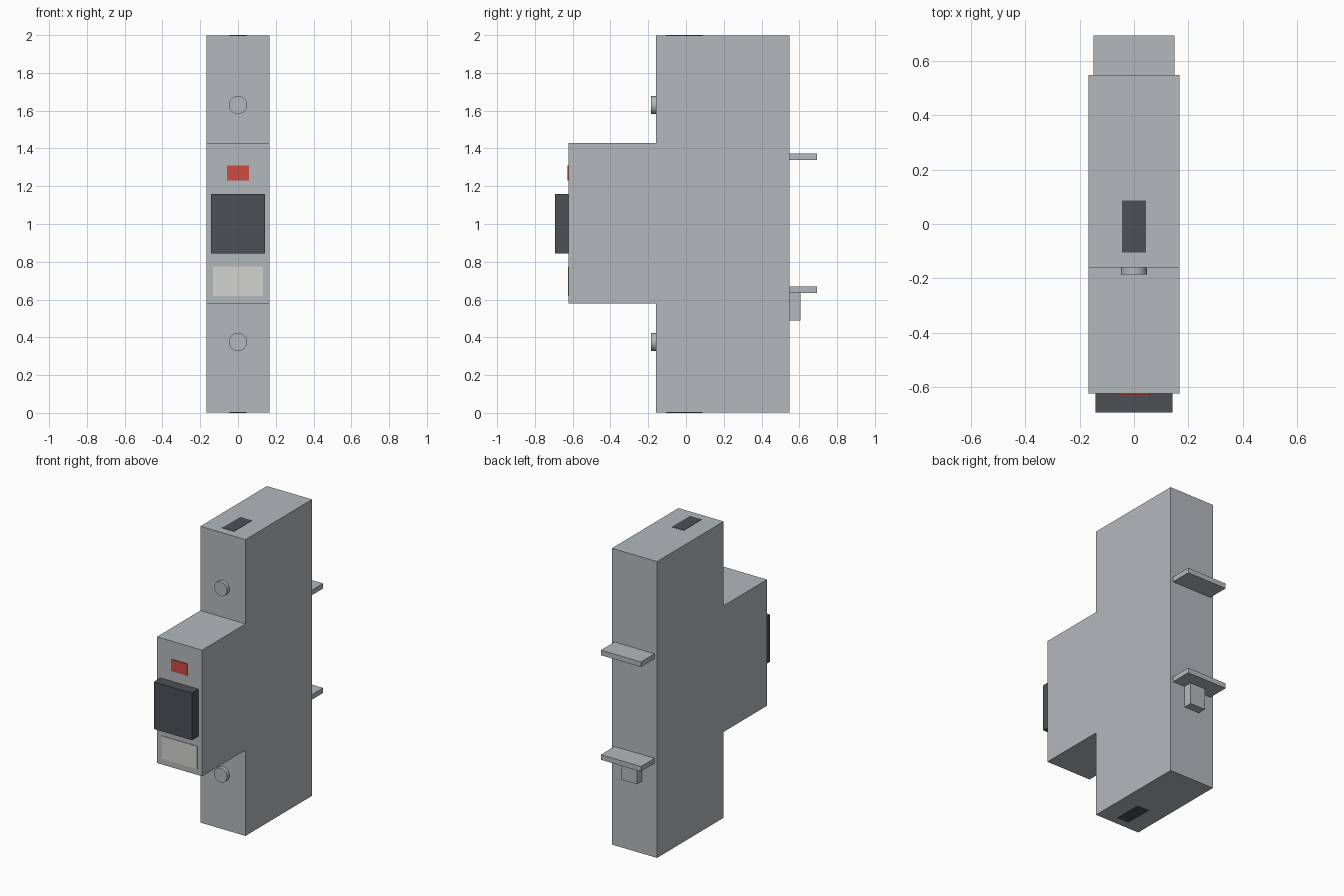
import bpy
import bmesh
from math import radians

cube = bpy.data.objects.get("Cube")
if cube:
    bpy.data.objects.remove(cube, do_unlink=True)


def material(name, rgb):
    mat = bpy.data.materials.new(name)
    mat.use_nodes = True
    color = (*rgb, 1.0)
    mat.diffuse_color = color
    bsdf = next(n for n in mat.node_tree.nodes if n.type == 'BSDF_PRINCIPLED')
    bsdf.inputs["Base Color"].default_value = color
    return mat


grey = material("housing grey", (0.46, 0.48, 0.50))
dark = material("charcoal", (0.075, 0.08, 0.09))
red = material("indicator red", (0.62, 0.07, 0.055))
white = material("label off white", (0.65, 0.65, 0.63))


def finish(name, bm, mat):
    bmesh.ops.recalc_face_normals(bm, faces=bm.faces)
    mesh = bpy.data.meshes.new(name)
    bm.to_mesh(mesh)
    bm.free()
    mesh.materials.append(mat)
    obj = bpy.data.objects.new(name, mesh)
    bpy.context.collection.objects.link(obj)
    return obj


def box(name, half_width, y, z, mat):
    """Box centred on x, spanning the given y and z ranges."""
    bm = bmesh.new()
    bmesh.ops.create_cube(bm, size=1)
    for v in bm.verts:
        v.co = (half_width if v.co.x > 0 else -half_width,
                y[v.co.y > 0], z[v.co.z > 0])
    return finish(name, bm, mat)


FRONT, STEP, BACK, END = -0.622, -0.16, 0.548, 0.693
LOW, HIGH, TOP = 0.58, 1.43, 1.998
HALF = 0.168

# Housing: stepped side profile extruded across the width
profile = [(BACK, 0.002), (BACK, TOP), (STEP, TOP), (STEP, HIGH),
           (FRONT, HIGH), (FRONT, LOW), (STEP, LOW), (STEP, 0.002)]
bm = bmesh.new()
side = bm.faces.new([bm.verts.new((-HALF, y, z)) for y, z in profile])
extruded = bmesh.ops.extrude_face_region(bm, geom=[side])["geom"]
bmesh.ops.translate(bm, vec=(2 * HALF, 0, 0),
                    verts=[g for g in extruded if isinstance(g, bmesh.types.BMVert)])
finish("housing", bm, grey)

# Front panel details
box("push_button", 0.142, (-END, FRONT), (0.843, 1.16), dark)
box("indicator_window", 0.058, (FRONT - 0.006, FRONT), (1.23, 1.309), red)
box("label_plate", 0.133, (FRONT - 0.004, FRONT), (0.62, 0.774), white)

# Wire entry slots on both ends
box("top_wire_slot", 0.044, (-0.105, 0.087), (TOP, 2.0), dark)
box("bottom_wire_slot", 0.044, (-0.105, 0.087), (0.0, 0.002), dark)

# Terminal screws
for name, z in (("upper_screw", 1.63), ("lower_screw", 0.376)):
    bm = bmesh.new()
    bmesh.ops.create_cone(bm, cap_ends=True, segments=32, radius1=0.048,
                          radius2=0.048, depth=0.025)
    screw = finish(name, bm, grey)
    screw.rotation_euler.x = radians(90)
    screw.location = (0, STEP - 0.0125, z)
    bpy.ops.object.select_all(action='DESELECT')
    screw.select_set(True)
    bpy.context.view_layer.objects.active = screw
    bpy.ops.object.shade_smooth_by_angle(angle=radians(40))

# Mounting rail hooks and release clip on the back
box("upper_rail_hook", 0.149, (BACK, END), (1.338, 1.372), grey)
box("lower_rail_hook", 0.149, (BACK, END), (0.634, 0.668), grey)
box("release_clip", 0.057, (BACK, 0.605), (0.49, 0.634), grey)
